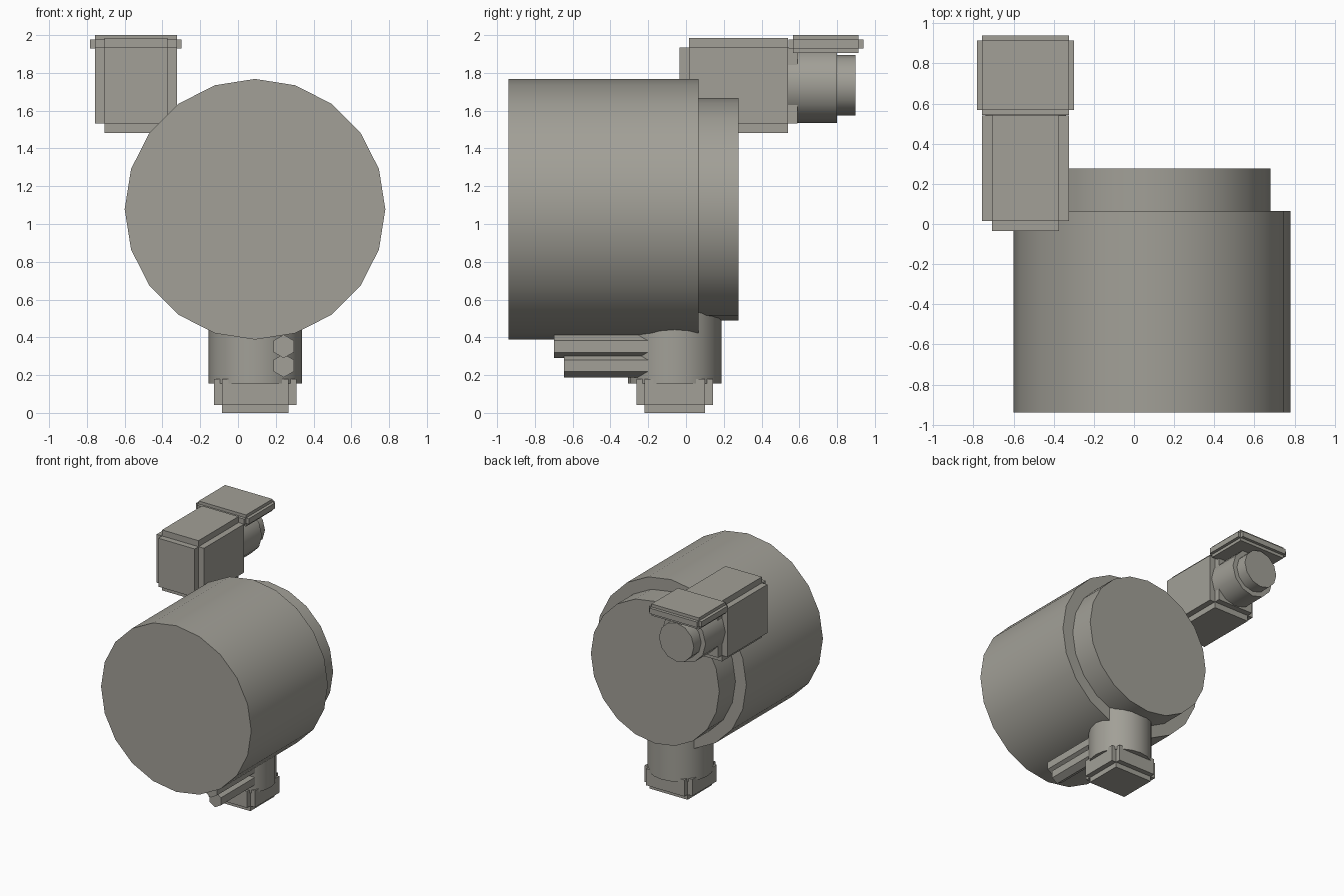
import bpy, bmesh, math
from mathutils import Vector

if "Cube" in bpy.data.objects:
    bpy.data.objects.remove(bpy.data.objects["Cube"])

# Dark warm grey shared by every part
GREY = bpy.data.materials.new("dark_warm_grey")
GREY.diffuse_color = (0.36, 0.35, 0.31, 1)
GREY.use_nodes = True
GREY.node_tree.nodes["Principled BSDF"].inputs["Base Color"].default_value = GREY.diffuse_color


def finish(name, bm, smooth=False):
    bmesh.ops.recalc_face_normals(bm, faces=bm.faces)
    mesh = bpy.data.meshes.new(name)
    bm.to_mesh(mesh)
    bm.free()
    mesh.materials.append(GREY)
    obj = bpy.data.objects.new(name, mesh)
    bpy.context.collection.objects.link(obj)
    if smooth:
        bpy.ops.object.select_all(action='DESELECT')
        obj.select_set(True)
        bpy.context.view_layer.objects.active = obj
        bpy.ops.object.shade_smooth_by_angle(angle=math.radians(35))
    return obj


def cylinder(name, axis, center, radius, start, end, sides=20):
    """Prism along y or z; center gives the other two coordinates."""
    bm = bmesh.new()
    ring = []
    for i in range(sides):
        a = 2 * math.pi * i / sides
        u, v = center[0] + radius * math.sin(a), center[1] + radius * math.cos(a)
        ring.append(bm.verts.new((u, start, v) if axis == 'y' else (u, v, start)))
    face = bm.faces.new(ring)
    ext = bmesh.ops.extrude_face_region(bm, geom=[face], use_keep_orig=True)
    step = Vector((0, end - start, 0)) if axis == 'y' else Vector((0, 0, end - start))
    bmesh.ops.translate(bm, vec=step,
                        verts=[g for g in ext['geom'] if isinstance(g, bmesh.types.BMVert)])
    return finish(name, bm, smooth=sides > 8)


def stepped_box(name, low, high, step):
    """Box whose six faces are each raised by step, leaving notched edges."""
    low, high = Vector(low), Vector(high)
    bm = bmesh.new()
    bmesh.ops.create_cube(bm, size=1)
    for v in bm.verts:
        v.co = Vector([(low[i] + high[i]) / 2 + v.co[i] * (high[i] - low[i]) for i in range(3)])
    bm.normal_update()
    for face in list(bm.faces):
        normal = face.normal.copy()
        new = bmesh.ops.extrude_discrete_faces(bm, faces=[face])['faces'][0]
        bmesh.ops.translate(bm, vec=normal * step, verts=new.verts)
    return finish(name, bm)


# Main drum and its narrower rear section
cylinder("main_drum", 'y', (0.09, 1.078), 0.69, -0.94, 0.065)
cylinder("rear_drum", 'y', (0.09, 1.078), 0.59, 0.0, 0.277)

# Neck and foot
cylinder("neck", 'z', (0.092, -0.06), 0.248, 0.155, 0.6)
stepped_box("foot", (-0.085, -0.22, 0.043), (0.267, 0.10, 0.18), 0.043)

# Two hexagonal rods running forward from the neck
for label, z, front in (("upper_rod", 0.352, -0.70), ("lower_rod", 0.25, -0.645)):
    cylinder(label, 'y', (0.242, z), 0.062, front, -0.1, sides=6)

# Side camera: body, lens barrel, lens tip, hood plate
stepped_box("camera_body", (-0.708, 0.015, 1.533), (-0.373, 0.54, 1.935), 0.05)
cylinder("lens_barrel", 'y', (-0.54, 1.735), 0.2, 0.5, 0.80, sides=12)
cylinder("lens_tip", 'y', (-0.54, 1.735), 0.16, 0.75, 0.897, sides=12)
stepped_box("lens_hood", (-0.758, 0.567, 1.93), (-0.323, 0.914, 1.976), 0.025)
